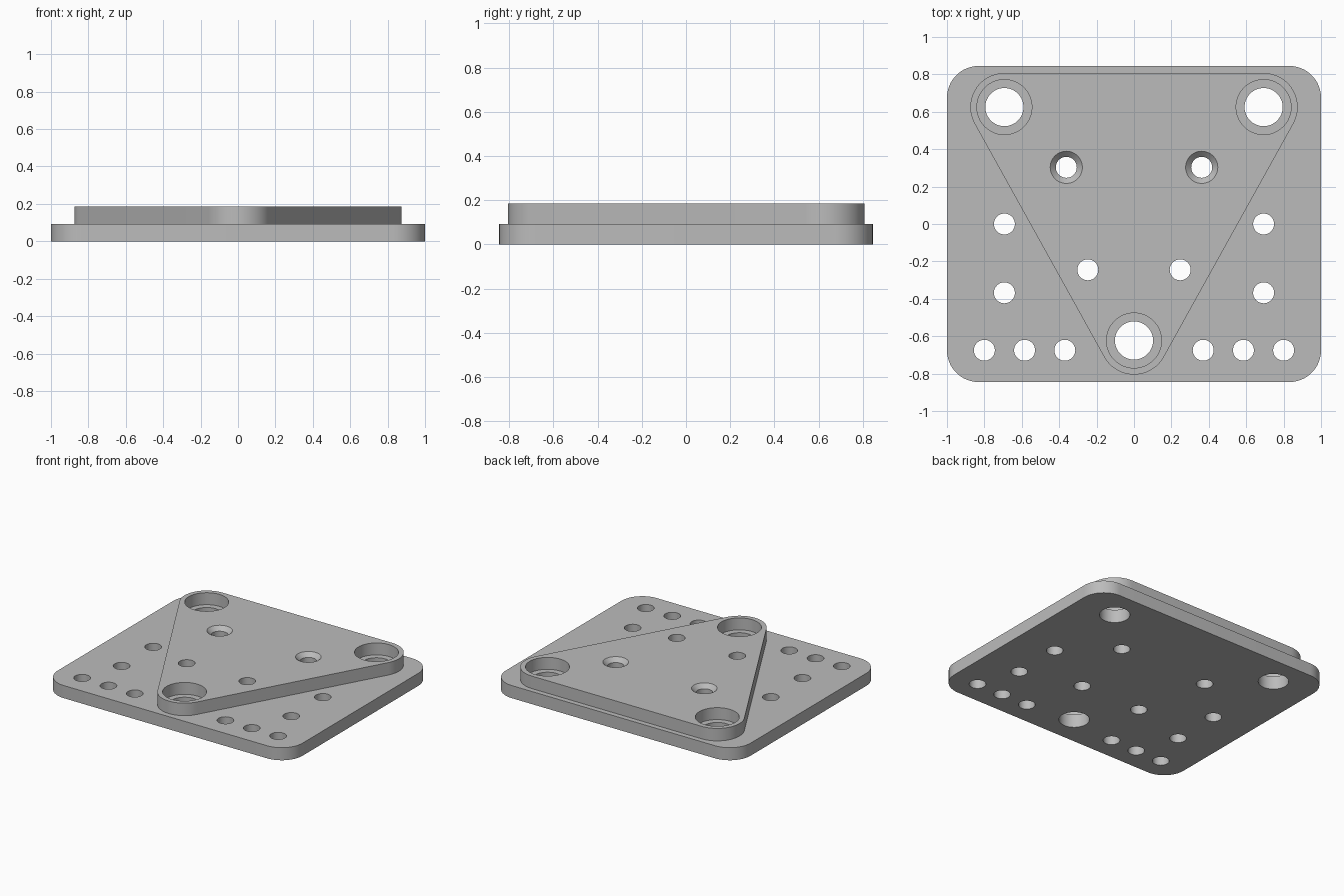
import bpy, bmesh, math
from mathutils import Vector

cube = bpy.data.objects.get("Cube")
if cube:
    bpy.data.objects.remove(cube, do_unlink=True)

BASE_TOP, PAD_TOP = 0.093, 0.185
HOLE_R = 0.056

grey = bpy.data.materials.new("plain grey")
grey.use_nodes = True
colour = (0.5, 0.5, 0.5, 1)
grey.diffuse_color = colour
grey.node_tree.nodes["Principled BSDF"].inputs["Base Color"].default_value = colour


def make_object(name, bm):
    bmesh.ops.recalc_face_normals(bm, faces=bm.faces)
    mesh = bpy.data.meshes.new(name)
    bm.to_mesh(mesh)
    bm.free()
    mesh.materials.append(grey)
    obj = bpy.data.objects.new(name, mesh)
    bpy.context.collection.objects.link(obj)
    return obj


def add_loft(bm, loops):
    """Join stacked anticlockwise loops into a closed solid."""
    rings = [[bm.verts.new(co) for co in loop] for loop in loops]
    count = len(rings[0])
    for low, high in zip(rings, rings[1:]):
        for k in range(count):
            j = (k + 1) % count
            bm.faces.new((low[k], low[j], high[j], high[k]))
    bm.faces.new(rings[0][::-1])
    bm.faces.new(rings[-1])


def rounded_prism(name, centres, radius, z0, z1, steps=16):
    """Extrude the outline wrapped round equal circles, listed anticlockwise."""
    pts = [Vector(c) for c in centres]
    outline = []
    for i, p in enumerate(pts):
        d_in, d_out = p - pts[i - 1], pts[(i + 1) % len(pts)] - p
        start = math.atan2(-d_in.x, d_in.y)
        sweep = (math.atan2(-d_out.x, d_out.y) - start) % math.tau
        for k in range(steps + 1):
            a = start + sweep * k / steps
            outline.append((p.x + radius * math.cos(a), p.y + radius * math.sin(a)))
    bm = bmesh.new()
    add_loft(bm, [[(x, y, z) for x, y in outline] for z in (z0, z1)])
    return make_object(name, bm)


def add_lathe(bm, x, y, profile, sides=48):
    """Add a closed turned solid from (radius, height) pairs."""
    angles = [math.tau * k / sides for k in range(sides)]
    add_loft(bm, [[(x + r * math.cos(a), y + r * math.sin(a), z) for a in angles]
                  for r, z in profile])


def apply_boolean(target, tool, operation):
    mod = target.modifiers.new(operation, 'BOOLEAN')
    mod.operation, mod.solver, mod.object = operation, 'EXACT', tool
    bpy.context.view_layer.objects.active = target
    bpy.ops.object.modifier_apply(modifier=mod.name)
    bpy.data.objects.remove(tool, do_unlink=True)


# Base plate and raised triangular pad, fused into one solid
corner = 0.17
ix, iy = 1.0 - corner, 0.845 - corner
plate = rounded_prism("mounting_plate", [(-ix, -iy), (ix, -iy), (ix, iy), (-ix, iy)],
                      corner, 0, BASE_TOP)
bosses = [(-0.693, 0.625), (0, -0.623), (0.693, 0.625)]
pad = rounded_prism("triangular_pad", bosses, 0.182, BASE_TOP / 2, PAD_TOP, 24)
apply_boolean(plate, pad, 'UNION')

# Counterbored holes in the pad corners
cutters = bmesh.new()
for x, y in bosses:
    add_lathe(cutters, x, y, [(0.102, -0.1), (0.102, BASE_TOP + 0.004),
                              (0.147, BASE_TOP + 0.004), (0.147, 0.3)], 64)

# Countersunk holes and plain through holes, mirrored left and right
plain = [(0.693, 0), (0.693, -0.368), (0.247, -0.245),
         (0.8, -0.675), (0.585, -0.675), (0.37, -0.675)]
for side in (-1, 1):
    add_lathe(cutters, side * 0.362, 0.303,
              [(HOLE_R, -0.1), (HOLE_R, PAD_TOP - 0.03), (0.086, PAD_TOP), (0.086, 0.3)])
    for x, y in plain:
        add_lathe(cutters, side * x, y, [(HOLE_R, -0.1), (HOLE_R, 0.3)])
apply_boolean(plate, make_object("hole_cutters", cutters), 'DIFFERENCE')

# Smooth curved walls, crisp rims
bpy.ops.object.select_all(action='DESELECT')
plate.select_set(True)
bpy.context.view_layer.objects.active = plate
bpy.ops.object.shade_smooth_by_angle(angle=math.radians(30))
